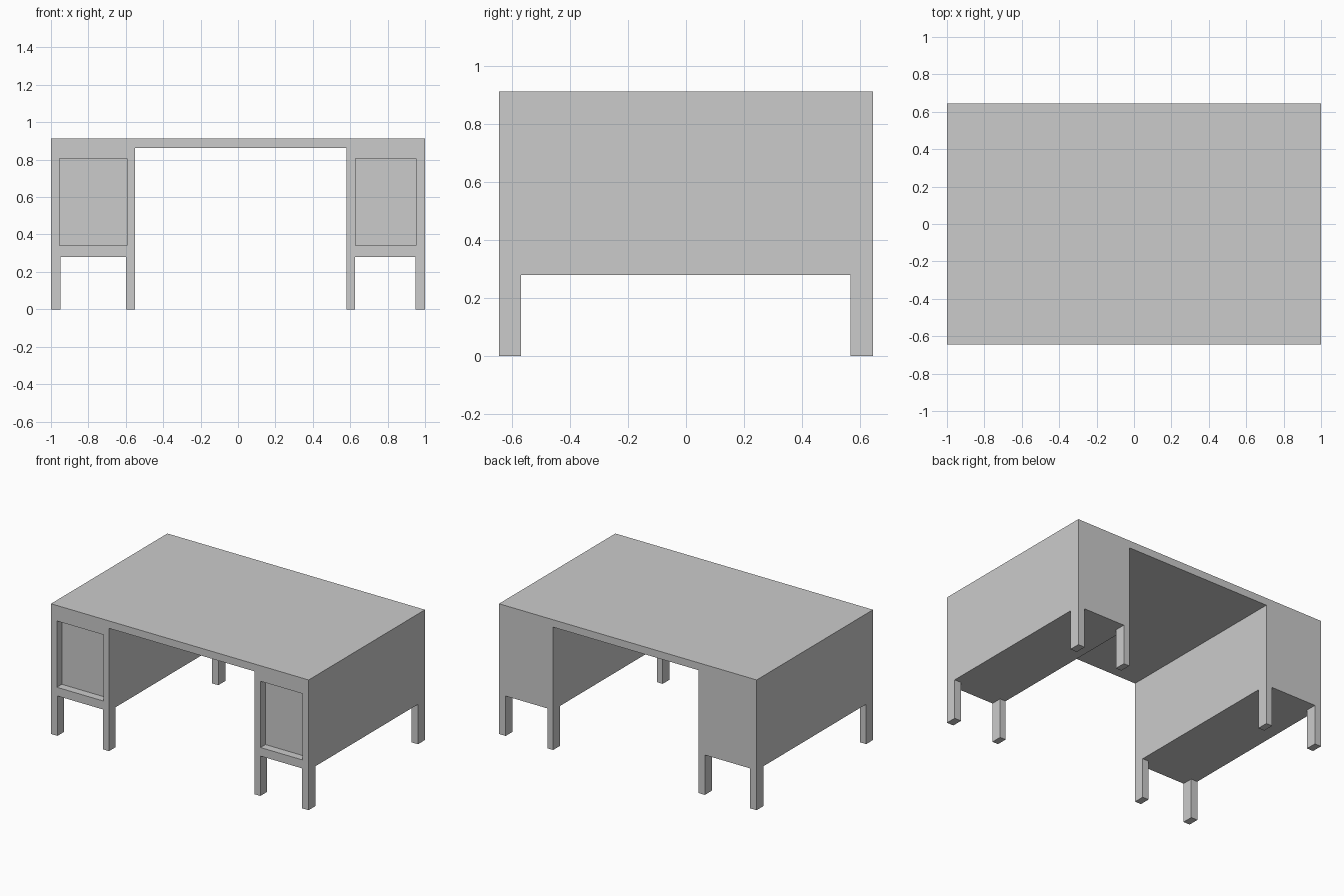
import bpy, bmesh
from mathutils import Vector

if "Cube" in bpy.data.objects:
    bpy.data.objects.remove(bpy.data.objects["Cube"])

FRONT, BACK = -0.645, 0.645          # desk depth
TOP, UNDER, BASE = 0.914, 0.862, 0.28  # top surface, kneehole ceiling, pedestal bottom
LEFT_IN, RIGHT_IN = -0.55, 0.58      # inner sides of the pedestals
RECESS_DEPTH = 0.055


def add_object(name, bm):
    bmesh.ops.recalc_face_normals(bm, faces=bm.faces[:])
    mesh = bpy.data.meshes.new(name)
    bm.to_mesh(mesh)
    bm.free()
    obj = bpy.data.objects.new(name, mesh)
    bpy.context.collection.objects.link(obj)
    return obj


def box(name, x, y, z):
    """Box from (min, max) ranges on each axis."""
    bm = bmesh.new()
    bmesh.ops.create_cube(bm, size=1)
    size = Vector([r[1] - r[0] for r in (x, y, z)])
    centre = Vector([(r[0] + r[1]) / 2 for r in (x, y, z)])
    for v in bm.verts:
        v.co = v.co * size + centre
    return add_object(name, bm)


def extrude_profile(name, points):
    """Extrude an x-z outline from the front to the back of the desk."""
    bm = bmesh.new()
    face = bm.faces.new([bm.verts.new((x, FRONT, z)) for x, z in points])
    out = bmesh.ops.extrude_face_region(bm, geom=[face], use_keep_orig=True)
    verts = [g for g in out["geom"] if isinstance(g, bmesh.types.BMVert)]
    bmesh.ops.translate(bm, verts=verts, vec=(0, BACK - FRONT, 0))
    return add_object(name, bm)


# Desktop and both pedestals as one flush body
body = extrude_profile("desk_body", [
    (-1, BASE), (LEFT_IN, BASE), (LEFT_IN, UNDER), (RIGHT_IN, UNDER),
    (RIGHT_IN, BASE), (1, BASE), (1, TOP), (-1, TOP)])

# Recessed front panel in each pedestal
for side, x in (("left", (-0.955, -0.593)), ("right", (0.627, 0.953))):
    cutter = box(f"{side}_recess_cutter", x,
                 (FRONT - 0.1, FRONT + RECESS_DEPTH), (0.34, 0.805))
    cutter.hide_render = True
    cutter.display_type = 'WIRE'
    cut = body.modifiers.new(f"{side}_recess", 'BOOLEAN')
    cut.operation = 'DIFFERENCE'
    cut.solver = 'EXACT'
    cut.object = cutter

# Four legs under each pedestal, flush with its corners
leg_x = {"left_outer": (-1, -0.95), "left_inner": (-0.598, LEFT_IN),
         "right_inner": (RIGHT_IN, 0.625), "right_outer": (0.948, 1)}
leg_y = {"front": (FRONT, -0.57), "back": (0.567, BACK)}
for row, y in leg_y.items():
    for side, x in leg_x.items():
        box(f"{row}_{side}_leg", x, y, (0, BASE))
